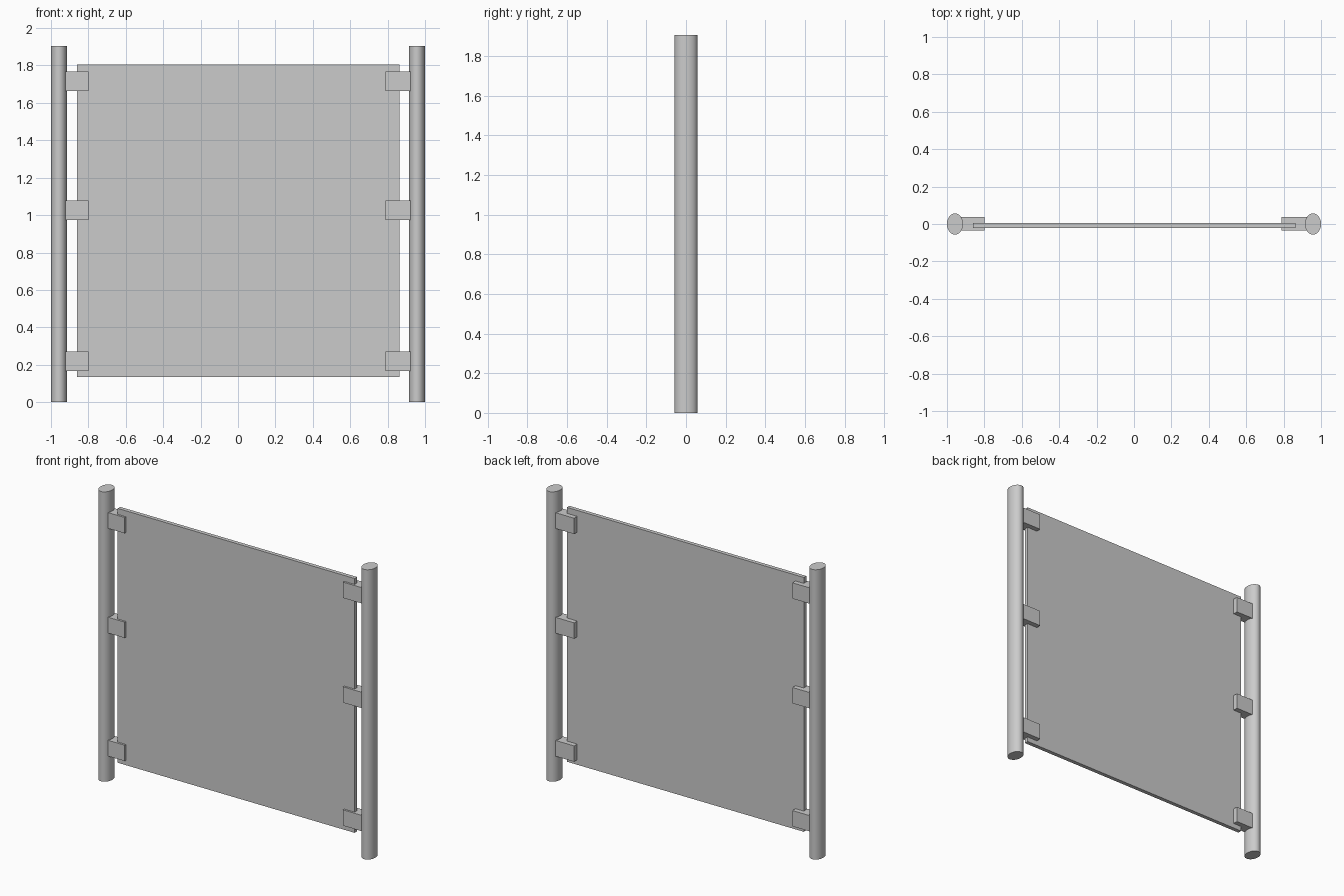
import bpy
import math

cube = bpy.data.objects.get("Cube")
if cube:
    bpy.data.objects.remove(cube, do_unlink=True)

grey = bpy.data.materials.new("light_grey")
grey.use_nodes = True
colour = (0.6, 0.6, 0.6, 1)
grey.diffuse_color = colour
grey.node_tree.nodes["Principled BSDF"].inputs["Base Color"].default_value = colour


def finish(name):
    obj = bpy.context.object
    obj.name = name
    obj.data.materials.append(grey)
    bpy.ops.object.transform_apply(location=False, rotation=False, scale=True)
    return obj


def box(name, low, high):
    bpy.ops.mesh.primitive_cube_add(size=1, location=[(a + b) / 2 for a, b in zip(low, high)])
    bpy.context.object.scale = [b - a for a, b in zip(low, high)]
    return finish(name)


def post(name, x):
    bpy.ops.mesh.primitive_cylinder_add(vertices=48, radius=1, depth=1.905, location=(x, 0, 1.905 / 2))
    bpy.context.object.scale = (0.043, 0.057, 1)
    finish(name)
    bpy.ops.object.shade_smooth_by_angle(angle=math.radians(40))


# Oval posts
post("left_post", 0.957)
post("right_post", -0.957)

# Flat infill panel
box("panel", (-0.86, -0.021, 0.134), (0.863, 0.005, 1.806))

# Clamps gripping the panel edges
for level, z in (("lower", 0.218), ("middle", 1.027), ("upper", 1.715)):
    for side, x0, x1 in (("left", 0.788, 0.925), ("right", -0.925, -0.8)):
        box(f"{level}_{side}_clamp", (x0, -0.034, z - 0.052), (x1, 0.037, z + 0.052))
